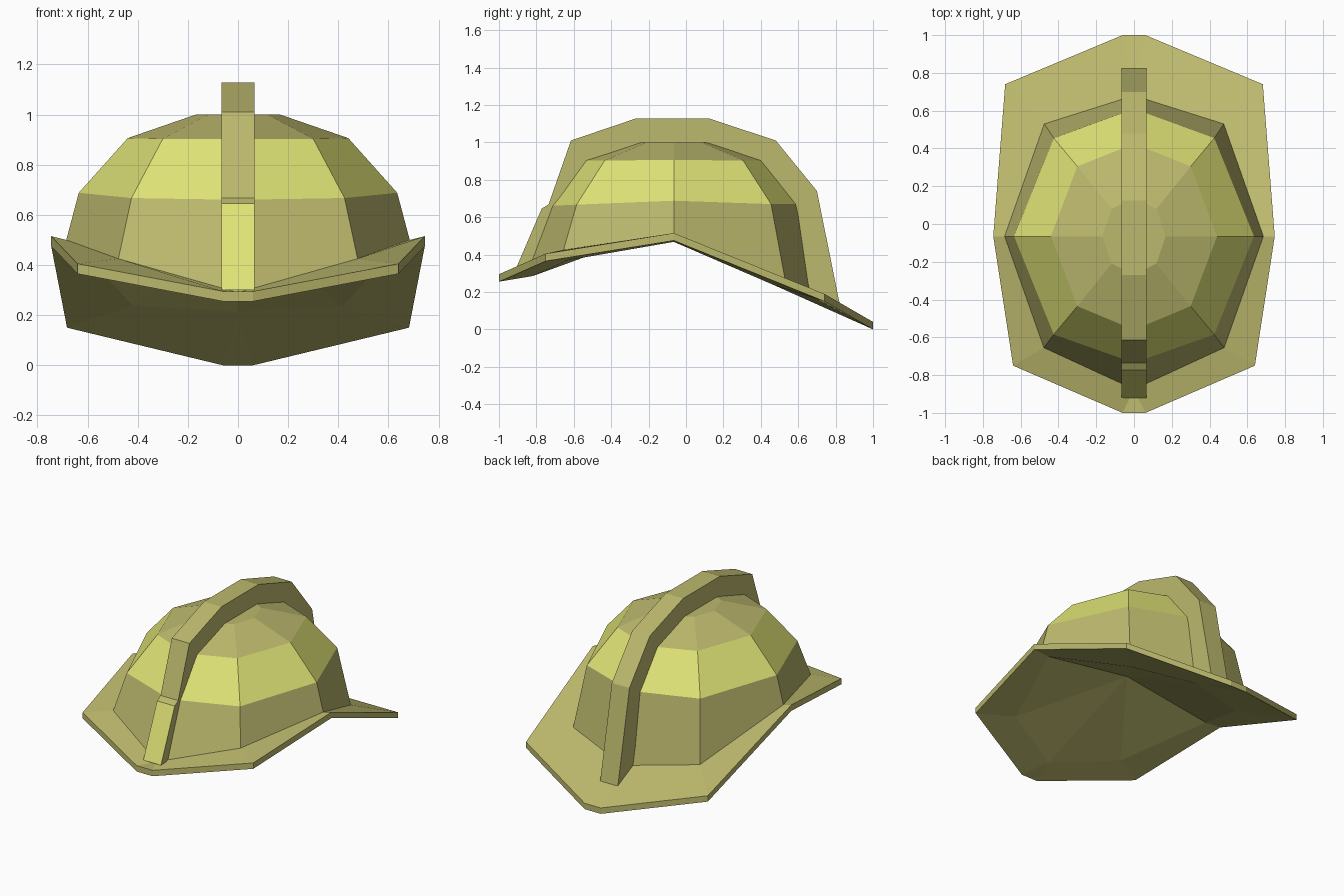
import bpy, bmesh

if "Cube" in bpy.data.objects:
    bpy.data.objects.remove(bpy.data.objects["Cube"])


def material(name, rgb):
    m = bpy.data.materials.new(name)
    m.diffuse_color = (*rgb, 1)
    m.use_nodes = True
    m.node_tree.nodes["Principled BSDF"].inputs["Base Color"].default_value = m.diffuse_color
    return m


KHAKI = material("khaki", (0.505, 0.485, 0.155))
YELLOW = material("bright_yellow", (0.74, 0.77, 0.18))


def finish(bm, name):
    bmesh.ops.remove_doubles(bm, verts=bm.verts, dist=0.0005)
    bmesh.ops.recalc_face_normals(bm, faces=bm.faces)
    me = bpy.data.meshes.new(name)
    bm.to_mesh(me)
    bm.free()
    me.materials.append(KHAKI)
    me.materials.append(YELLOW)
    ob = bpy.data.objects.new(name, me)
    bpy.context.collection.objects.link(ob)
    return ob


def ring(bm, half):
    """Closed ring from a front-to-back half outline and its mirror image."""
    full = half + [(-x, y, z) for x, y, z in reversed(half)]
    return [bm.verts.new(p) for p in full]


def bridge(bm, a, b, mat=0):
    n = len(a)
    for i in range(n):
        j = (i + 1) % n
        f = bm.faces.new((a[i], a[j], b[j], b[i]))
        f.material_index = mat


# Half outlines run front, front corner, side, back corner, back
BASE = [(0, -0.875, 0.29), (0.477, -0.655, 0.425), (0.685, -0.065, 0.5),
        (0.475, 0.53, 0.265), (0, 0.68, 0.19)]
DOME = [
    BASE,
    [(0, -0.735, 0.66), (0.425, -0.585, 0.667), (0.635, -0.065, 0.688),
     (0.425, 0.455, 0.67), (0, 0.61, 0.67)],
    [(0, -0.56, 0.903), (0.3, -0.435, 0.903), (0.44, -0.065, 0.906),
     (0.3, 0.305, 0.903), (0, 0.425, 0.903)],
    [(0, -0.27, 1.0), (0.118, -0.21, 1.0), (0.168, -0.065, 1.0),
     (0.118, 0.08, 1.0), (0, 0.14, 1.0)],
]

# Faceted dome with a bright middle band
bm = bmesh.new()
rings = [ring(bm, h) for h in DOME]
for k in range(3):
    bridge(bm, rings[k], rings[k + 1], 1 if k == 1 else 0)
bm.faces.new(rings[-1])
finish(bm, "helmet_dome")

# Drooping brim; its underside is closed by a shallow vaulted ceiling
OUTER = [(0.06, -1, 0.295), (0.64, -0.75, 0.405), (0.745, -0.065, 0.515),
         (0.682, 0.74, 0.19), (0.06, 1, 0.04)]
UNDER = [(0, -0.82, 0.285), (0.42, -0.63, 0.37), (0.63, -0.065, 0.468),
         (0.42, 0.47, 0.237), (0, 0.6, 0.215)]
bm = bmesh.new()
top_in = ring(bm, BASE)
top_out = ring(bm, OUTER)
low_out = ring(bm, [(x, y, z - 0.04) for x, y, z in OUTER])
low_in = ring(bm, UNDER)
bridge(bm, top_in, top_out)
bridge(bm, top_out, low_out)
bridge(bm, low_out, low_in)
peak = bm.verts.new((0, -0.065, 0.56))
for half in (low_in[:5], low_in[:4:-1]):
    for i in range(4):
        bm.faces.new((half[i], half[i + 1], peak))
finish(bm, "brim")

# Crest running over the dome, bright on its lower front face
PROFILE = [(-0.92, 0.30), (-0.772, 0.645), (-0.735, 0.668), (-0.615, 1.01),
           (-0.27, 1.127), (0.125, 1.127), (0.48, 1.01), (0.70, 0.74),
           (0.826, 0.115), (0.665, 0.19), (0.56, 0.67), (0.38, 0.89),
           (0.12, 0.985), (-0.25, 0.985), (-0.52, 0.89), (-0.70, 0.65),
           (-0.84, 0.30)]
W = 0.066
bm = bmesh.new()
right = [bm.verts.new((W, y, z)) for y, z in PROFILE]
left = [bm.verts.new((-W, y, z)) for y, z in PROFILE]
bridge(bm, right, left)
bm.faces.new(right)
bm.faces.new(left)
bm.faces.ensure_lookup_table()
bm.faces[0].material_index = 1
finish(bm, "crest")
